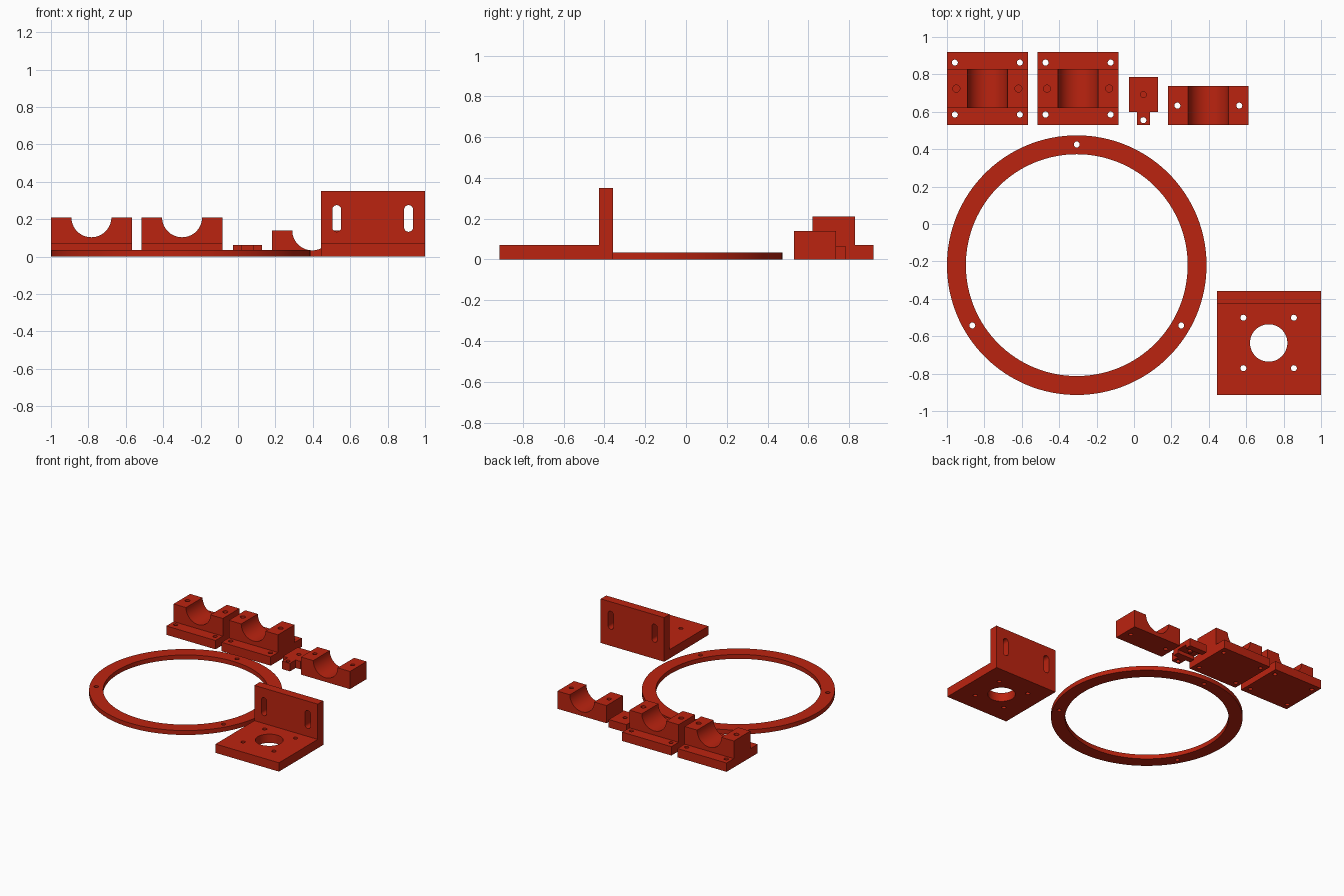
import bpy, bmesh, math
from mathutils import Matrix, Vector

if "Cube" in bpy.data.objects:
    bpy.data.objects.remove(bpy.data.objects["Cube"])

red = bpy.data.materials.new("red plastic")
red.diffuse_color = (0.5, 0.017, 0.005, 1)
red.use_nodes = True
red.node_tree.nodes["Principled BSDF"].inputs["Base Color"].default_value = red.diffuse_color


def prism(bm, profile, axis, lo, hi):
    """Extrude a 2D profile along x (profile is y,z), y (x,z) or z (x,y)."""
    def put(p, d):
        return {"x": (d, *p), "y": (p[0], d, p[1]), "z": (*p, d)}[axis]
    a = [bm.verts.new(put(p, lo)) for p in profile]
    b = [bm.verts.new(put(p, hi)) for p in profile]
    n = len(profile)
    bm.faces.new(a)
    bm.faces.new(b)
    for i in range(n):
        bm.faces.new((a[i], a[(i + 1) % n], b[(i + 1) % n], b[i]))


def rect(x0, y0, x1, y1):
    return [(x0, y0), (x1, y0), (x1, y1), (x0, y1)]


def circle(x, y, r, n=24):
    return [(x + r * math.cos(2 * math.pi * i / n),
             y + r * math.sin(2 * math.pi * i / n)) for i in range(n)]


def slot(x, z0, z1, r, n=10):
    top = [(x + r * math.cos(math.pi * i / n), z1 - r + r * math.sin(math.pi * i / n)) for i in range(n + 1)]
    return top + [(2 * x - px, z0 + z1 - pz) for px, pz in top]


def mesh_object(name, prisms):
    bm = bmesh.new()
    for p in prisms:
        prism(bm, *p)
    bmesh.ops.recalc_face_normals(bm, faces=bm.faces)
    me = bpy.data.meshes.new(name)
    bm.to_mesh(me)
    bm.free()
    me.materials.append(red)
    ob = bpy.data.objects.new(name, me)
    bpy.context.collection.objects.link(ob)
    return ob


def part(name, body, cuts):
    """Solid body with holes, slots and troughs cut away."""
    ob = mesh_object(name, [body])
    cutter = mesh_object(name + "_cutter", cuts)
    cutter.hide_render = True
    mod = ob.modifiers.new("cut", "BOOLEAN")
    mod.operation, mod.solver, mod.object = "DIFFERENCE", "EXACT", cutter
    bpy.ops.object.select_all(action="DESELECT")
    ob.select_set(True)
    bpy.context.view_layer.objects.active = ob
    bpy.ops.object.modifier_apply(modifier="cut")
    bpy.data.objects.remove(cutter)
    bpy.ops.object.shade_smooth_by_angle(angle=math.radians(30))
    return ob


def hole(x, y, r=0.016, lo=-0.1, hi=0.5):
    return (circle(x, y, r), "z", lo, hi)


# Flat ring with three screw holes
cx, cy = -0.306, -0.22
ring_holes = [hole(cx + 0.645 * math.cos(math.radians(a)),
                   cy + 0.645 * math.sin(math.radians(a))) for a in (90, 210, 330)]
part("mounting_ring", (circle(cx, cy, 0.694, 128), "z", 0, 0.035),
     [(circle(cx, cy, 0.593, 128), "z", -0.1, 0.2)] + ring_holes)

# Two flanged bearing blocks: stepped profile, round trough, corner and blind holes
step = [(0.529, 0), (0.919, 0), (0.919, 0.07), (0.828, 0.07), (0.828, 0.21),
        (0.62, 0.21), (0.62, 0.07), (0.529, 0.07)]
for i, x in enumerate((-0.784, -0.299)):
    cuts = [(circle(x, 0.21, 0.107, 64), "y", 0.4, 1.1)]
    for s in (-1, 1):
        cuts += [hole(x + s * 0.174, y) for y in (0.585, 0.863)]
        cuts.append(hole(x + s * 0.166, 0.724, 0.019, 0.09))
    part(f"bearing_block_{i + 1}", (step, "x", x - 0.216, x + 0.216), cuts)

# Bearing cap with trough and two through holes
part("bearing_cap", (rect(0.182, 0.529, 0.613, 0.737), "z", 0, 0.14),
     [(circle(0.397, 0.14, 0.107, 64), "y", 0.4, 0.9),
      hole(0.232, 0.633), hole(0.563, 0.633)])

# Small tabbed clamp with a channel underneath
tab = [(0.016, 0.529), (0.086, 0.529), (0.086, 0.6), (0.128, 0.6), (0.128, 0.786),
       (-0.027, 0.786), (-0.027, 0.6), (0.016, 0.6)]
part("clamp_tab", (tab, "z", 0, 0.063),
     [(rect(0.647, -0.1, 0.737, 0.028), "x", -0.2, 0.3),
      (circle(0.05, 0.692, 0.016), "z", 0.01, 0.2), hole(0.05, 0.555)])

# Angle bracket with motor opening, screw holes and two slots
ell = [(-0.914, 0), (-0.359, 0), (-0.359, 0.35), (-0.428, 0.35), (-0.428, 0.07), (-0.914, 0.07)]
cuts = [(circle(0.72, -0.636, 0.1, 48), "z", -0.1, 0.2)]
for s in (-1, 1):
    cuts += [hole(0.72 + s * 0.135, y) for y in (-0.501, -0.771)]
    cuts.append((slot(0.72 + s * 0.192, 0.132, 0.275, 0.024), "y", -0.5, -0.2))
part("angle_bracket", (ell, "x", 0.443, 1.0), cuts)
